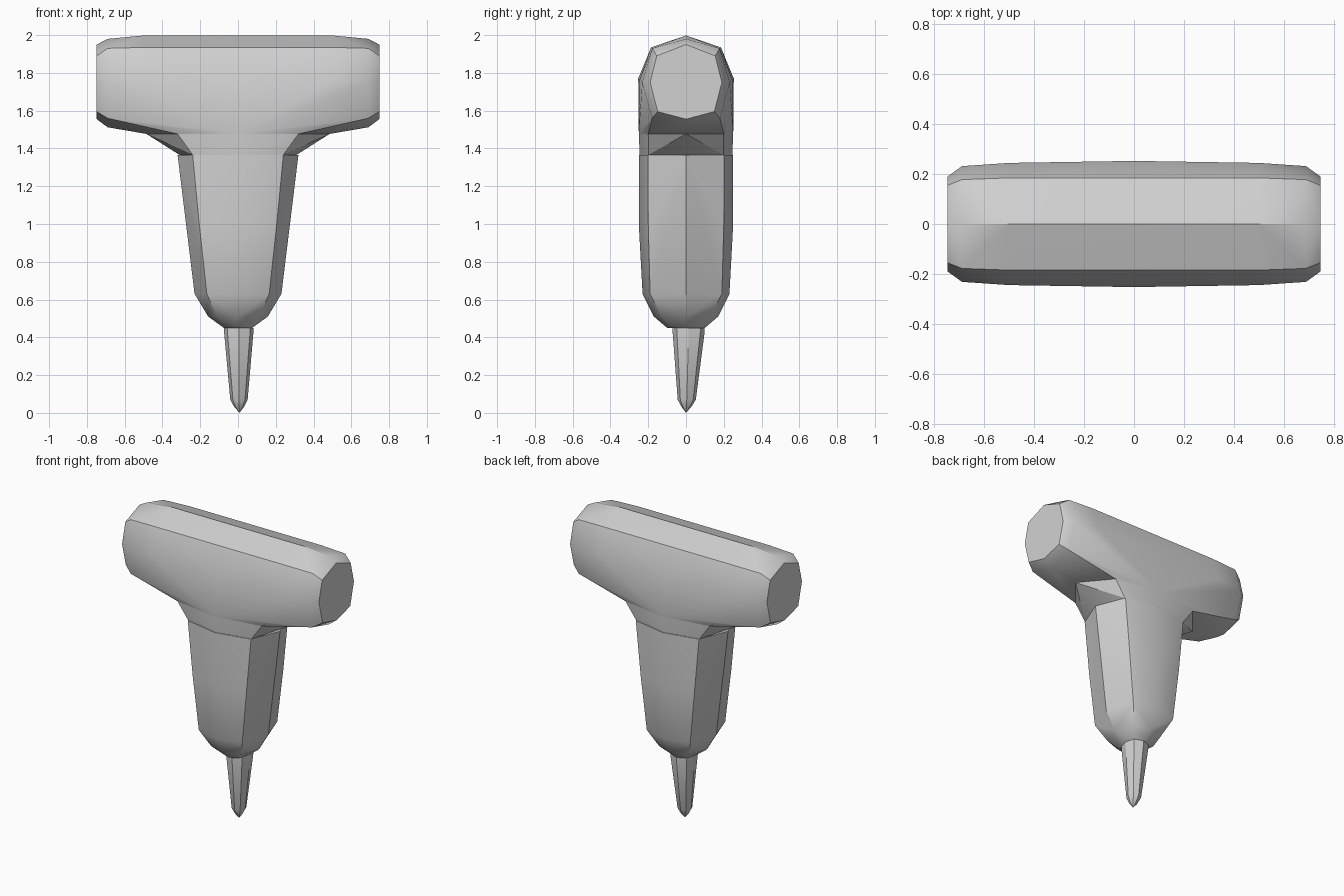
import bpy
import bmesh
import math

cube = bpy.data.objects.get("Cube")
if cube:
    bpy.data.objects.remove(cube, do_unlink=True)

# Single plain material
grey = bpy.data.materials.new("light_grey")
grey.use_nodes = True
colour = (0.64, 0.64, 0.64, 1)
grey.diffuse_color = colour
grey.node_tree.nodes["Principled BSDF"].inputs["Base Color"].default_value = colour


def faceted_solid(name, rings, angle=30):
    """Wrap a convex solid around a stack of section rings."""
    bm = bmesh.new()
    for ring in rings:
        for point in ring:
            bm.verts.new(point)
    bmesh.ops.convex_hull(bm, input=bm.verts)
    loose = [v for v in bm.verts if not v.link_faces]
    bmesh.ops.delete(bm, geom=loose, context="VERTS")
    bmesh.ops.dissolve_limit(bm, angle_limit=math.radians(1),
                             verts=bm.verts, edges=bm.edges)
    bmesh.ops.recalc_face_normals(bm, faces=bm.faces)
    mesh = bpy.data.meshes.new(name)
    bm.to_mesh(mesh)
    bm.free()
    mesh.materials.append(grey)
    obj = bpy.data.objects.new(name, mesh)
    bpy.context.collection.objects.link(obj)
    bpy.ops.object.select_all(action="DESELECT")
    obj.select_set(True)
    bpy.context.view_layer.objects.active = obj
    bpy.ops.object.shade_smooth_by_angle(angle=math.radians(angle))


def bar_ring(x, top, upper, mid, lower, bottom):
    """Eight-sided upright section of the bar, ridged at top and bottom."""
    sides = [(x, s * y, z) for y, z in (upper, mid, lower) for s in (1, -1)]
    return [(x, 0, top), (x, 0, bottom)] + sides


def octagon(z, x_ridge, y_ridge, corner, cx=0, cy=0):
    """Flat section with ridges on the axes and four corners between them."""
    points = [(x_ridge, 0), (-x_ridge, 0), (0, y_ridge), (0, -y_ridge)]
    points += [(i * corner[0], j * corner[1]) for i in (1, -1) for j in (1, -1)]
    return [(cx + x, cy + y, z) for x, y in points]


# Cross handle: end sections mirrored left to right, with a flat seat beneath
ends = [
    (0.5, 1.998, (0.185, 1.935), (0.245, 1.765), (0.195, 1.525), 1.483),
    (0.69, 1.98, (0.178, 1.93), (0.232, 1.75), (0.18, 1.56), 1.512),
    (0.748, 1.95, (0.155, 1.89), (0.19, 1.75), (0.15, 1.595), 1.555),
]
bar = [bar_ring(s * e[0], *e[1:]) for e in ends for s in (1, -1)]
bar.append([(0, 0, 2.0), (0, 0.253, 1.77), (0, -0.253, 1.77),
            (0, 0.186, 1.936), (0, -0.186, 1.936)])
bar.append(octagon(1.477, 0.485, 0.25, (0.32, 0.2)))
faceted_solid("cross_handle", bar)

# Flared collar under the handle
faceted_solid("collar", [
    octagon(1.477, 0.485, 0.25, (0.32, 0.2)),
    octagon(1.366, 0.31, 0.245, (0.24, 0.198)),
])

# Tapered stem with a rounded lower end
faceted_solid("stem", [
    octagon(1.366, 0.32, 0.25, (0.24, 0.202)),
    octagon(1.0, 0.275, 0.25, (0.205, 0.2)),
    octagon(0.63, 0.23, 0.23, (0.165, 0.19)),
    octagon(0.51, 0.158, 0.17, (0.112, 0.13)),
    octagon(0.45, 0.075, 0.1, (0.055, 0.07)),
])

# Pointed spike
faceted_solid("spike", [
    octagon(0.45, 0.078, 0.085, (0.06, 0.062), 0.004, 0.014),
    octagon(0.43, 0.078, 0.085, (0.06, 0.062), 0.004, 0.014),
    octagon(0.07, 0.046, 0.048, (0.032, 0.034), 0.005, 0.004),
    octagon(0.035, 0.028, 0.028, (0.02, 0.02), 0.006, 0.002),
    [(0.008, 0, 0)],
])
